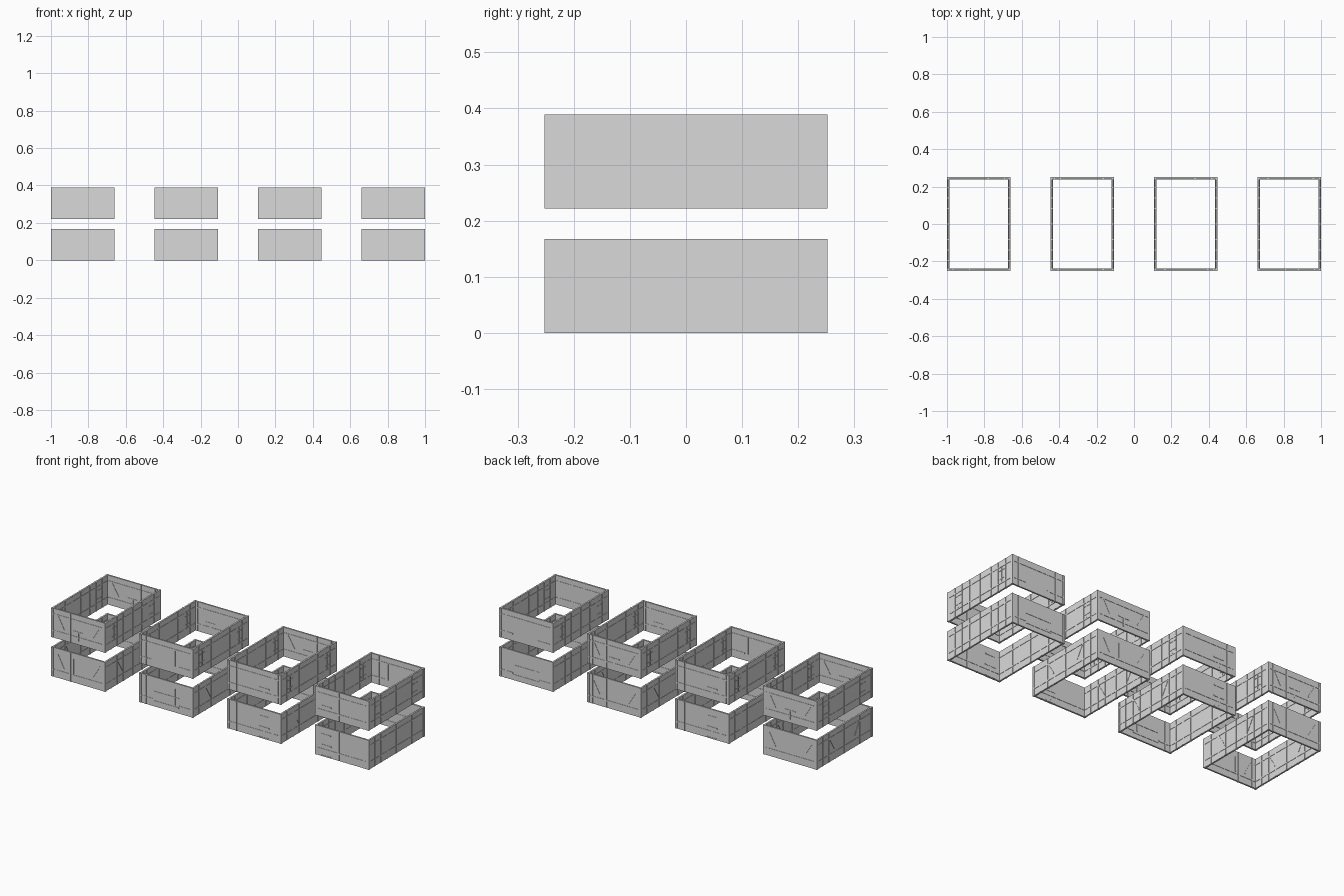
import bpy, bmesh
from mathutils import Vector

cube = bpy.data.objects.get("Cube")
if cube:
    bpy.data.objects.remove(cube)

HX, HY, H = 0.168, 0.25, 0.167      # half width, half depth, storey height
THICK, PROUD, BEAM, THIN = 0.009, 0.002, 0.007, 0.003
TOP_RAIL, LOW_RAIL = 0.134, 0.04

grey = bpy.data.materials.new("light_grey")
grey.use_nodes = True
colour = (0.7, 0.7, 0.7, 1)
grey.diffuse_color = colour
grey.node_tree.nodes["Principled BSDF"].inputs["Base Color"].default_value = colour


def finish(bm, name, location):
    bmesh.ops.recalc_face_normals(bm, faces=bm.faces)
    mesh = bpy.data.meshes.new(name)
    bm.to_mesh(mesh)
    bm.free()
    mesh.materials.append(grey)
    obj = bpy.data.objects.new(name, mesh)
    obj.location = location
    bpy.context.collection.objects.link(obj)


class Wall:
    """Flat wall: u runs along it, n points outwards."""
    def __init__(self, n, dist, half):
        self.n, self.dist, self.half = Vector(n), dist, half
        self.u = Vector((0, 0, 1)).cross(self.n)

    def beam(self, bm, a, b, width=BEAM, proud=PROUD):
        # Rectangular bar between two (u, z) points, through the wall
        a, b = Vector(a), Vector(b)
        d = (b - a).normalized()
        s = Vector((-d.y, d.x)) * width / 2
        rings = []
        for depth in (self.dist + proud, self.dist - THICK - proud):
            rings.append([bm.verts.new(self.u * p.x + self.n * depth + Vector((0, 0, p.y)))
                          for p in (a + s, b + s, b - s, a - s)])
        out, inn = rings
        bm.faces.new(out)
        bm.faces.new(inn[::-1])
        for i in range(4):
            j = (i + 1) % 4
            bm.faces.new((out[j], out[i], inn[i], inn[j]))

    def post(self, bm, u, z0=0, z1=H, width=BEAM):
        self.beam(bm, (u, z0), (u, z1), width)

    def rail(self, bm, z, u0=None, u1=None, width=BEAM):
        u0 = -self.half if u0 is None else u0
        u1 = self.half if u1 is None else u1
        self.beam(bm, (u0, z), (u1, z), width, PROUD * 0.9)


def window(wall, bm, u):
    # Thin glazing bars with a central mullion
    wall.post(bm, u, LOW_RAIL + 0.006, TOP_RAIL - 0.004, THIN)
    for z in (0.065, 0.112):
        wall.rail(bm, z, u - 0.023, u + 0.023, THIN)


def tee(wall, bm, u, z):
    # Small head piece on a short stem
    wall.rail(bm, z, u - 0.033, u + 0.033, 0.006)
    wall.post(bm, u, z - 0.05, z, 0.005)


def brace(wall, bm, u0, u1):
    wall.beam(bm, (u0, TOP_RAIL), (u1, 0.06), 0.006, PROUD * 0.8)


def end_wall(wall, bm, style, upper):
    # Four timber layouts for the short walls
    posts = ((-0.138, -0.05), (-0.128, 0.112), (-0.112, 0.118, 0.148),
             (-0.02, 0.05, 0.135))[style]
    if not upper and style in (1, 2):
        posts = posts[:2] if style == 2 else posts[:1]
    for u in posts:
        wall.post(bm, u)
    if upper:
        wall.rail(bm, TOP_RAIL)
    if style == 1:
        for a, b in ((-wall.half, -0.085), (0.075, wall.half)):
            wall.rail(bm, LOW_RAIL, a, b)
        wall.post(bm, 0.055, LOW_RAIL, TOP_RAIL, 0.005)
        if not upper:
            wall.rail(bm, 0.085, -0.08, 0.08, 0.005)
            wall.rail(bm, 0.03, -0.08, 0.08)
    else:
        wall.rail(bm, LOW_RAIL)
    if style == 0:
        brace(wall, bm, -0.13, -0.09)
        brace(wall, bm, 0.135, 0.09)
        if upper:
            tee(wall, bm, 0, 0.07)
        else:
            wall.post(bm, -0.03, 0.05, TOP_RAIL, 0.004)
    if style in (2, 3):
        u = 0.063 if style == 2 else -0.1
        tee(wall, bm, u, 0.065)
        if not upper:
            wall.rail(bm, 0.126, u - 0.03, u + 0.03, 0.006)
            wall.rail(bm, 0.004, u - 0.03, u + 0.03)


def side_wall(wall, bm, upper, braced):
    # Long wall: mirrored posts, two rails, upper windows
    wall.post(bm, 0)
    for s in (-1, 1):
        for u in (0.083, 0.139, 0.195):
            wall.post(bm, s * u)
        if upper:
            window(wall, bm, s * 0.167)
        elif braced:
            brace(wall, bm, s * 0.135, s * 0.09)
    wall.rail(bm, TOP_RAIL)
    wall.rail(bm, LOW_RAIL)


BACK_STYLE = (0, 2, 0, 1)
for i, x in enumerate((-0.83, -0.277, 0.277, 0.83)):
    for level, z in (("lower", 0), ("upper", 0.222)):
        upper = level == "upper"
        front = Wall((0, -1, 0), HY, HX)
        back = Wall((0, 1, 0), HY, HX)
        right = Wall((1, 0, 0), HX, HY)
        left = Wall((-1, 0, 0), HX, HY)

        # Plaster panels
        panels = bmesh.new()
        for wall in (front, back, right, left):
            inset = THICK if wall.half == HY else 0
            wall.beam(panels, (inset - wall.half, H / 2), (wall.half - inset, H / 2), H, 0)
        finish(panels, f"{level}_wall_panels_{i + 1}", (x, 0, z))

        # Timber frame
        frame = bmesh.new()
        end_wall(front, frame, i, upper)
        end_wall(back, frame, BACK_STYLE[i], upper)
        side_wall(right, frame, upper, i < 3)
        side_wall(left, frame, upper, i % 2 == 0)
        for wall in (front, back, right, left):
            for s in (-1, 1):
                wall.post(frame, s * (wall.half + PROUD - BEAM / 2))
        finish(frame, f"{level}_timber_frame_{i + 1}", (x, 0, z))
